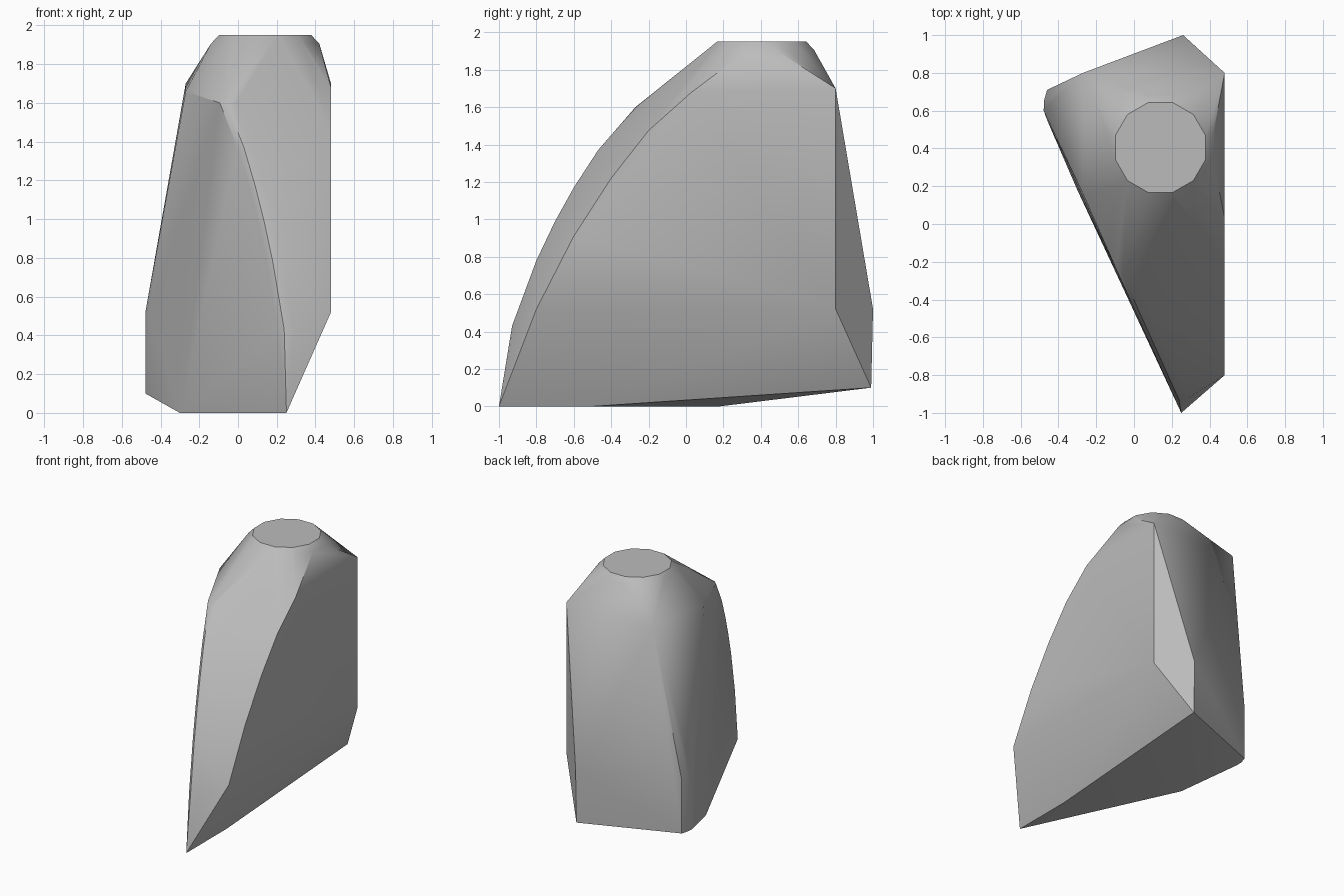
import bpy
import bmesh
import math
from mathutils import Vector

# Remove the default object if the scene has it
default_cube = bpy.data.objects.get("Cube")
if default_cube:
    bpy.data.objects.remove(default_cube, do_unlink=True)


def make_material(name, colour):
    material = bpy.data.materials.new(name)
    material.use_nodes = True
    material.diffuse_color = colour
    material.node_tree.nodes["Principled BSDF"].inputs["Base Color"].default_value = colour
    return material


def circle_points(centre, radius, height, sides):
    """Ring of points lying flat at the given height."""
    points = []
    for index in range(sides):
        angle = math.tau * (index + 0.5) / sides
        points.append((centre[0] + radius * math.cos(angle),
                       centre[1] + radius * math.sin(angle), height))
    return points


def slanted_side_x(y):
    """Position across the upright slanted side for a given depth."""
    return 0.25 - (y + 1) * 0.452


def hull_object(name, points, material):
    """Wrap the section points in one tight convex skin."""
    bm = bmesh.new()
    for point in points:
        bm.verts.new(Vector(point))
    result = bmesh.ops.convex_hull(bm, input=bm.verts[:])
    unused = {item for item in result["geom_interior"] + result["geom_unused"]
              if isinstance(item, bmesh.types.BMVert)}
    bmesh.ops.delete(bm, geom=list(unused), context='VERTS')
    bmesh.ops.dissolve_limit(bm, angle_limit=math.radians(0.5),
                             verts=bm.verts[:], edges=bm.edges[:])
    bmesh.ops.recalc_face_normals(bm, faces=bm.faces[:])
    mesh = bpy.data.meshes.new(name)
    bm.to_mesh(mesh)
    bm.free()
    mesh.materials.append(material)
    obj = bpy.data.objects.new(name, mesh)
    bpy.context.collection.objects.link(obj)
    return obj


right_x, back_y = 0.48, 0.8
low_z, belt_z, shoulder_z, top_z = 0.1, 0.52, 1.7, 1.95
points = []

# Flat base, rising to the rear
points += [(0.25, -1, 0), (0.25, -0.5, 0), (-0.3, 0.18, 0)]

# Rear corner and rounded side corner, repeated at both lower levels
side_corner = [(-0.46, 0.55), (-0.478, 0.6), (-0.477, 0.65), (-0.46, 0.71)]
for z, rear_y in ((low_z, 0.99), (belt_z, 1)):
    points.append((0.26, rear_y, z))
    points += [(x, y, z) for x, y in side_corner]

# Flat upright side with its curved leading edge
points += [(right_x, back_y, belt_z), (right_x, back_y, shoulder_z)]
leading_edge = [(-0.8, belt_z), (-0.6, 0.91), (-0.4, 1.22), (-0.2, 1.475), (0.03, 1.68)]
points += [(right_x, y, z) for y, z in leading_edge]

# Curved front ridge with a narrow softened edge
ridge = [(-0.93, 0.43), (-0.8, 0.78), (-0.7, 0.99),
         (-0.6, 1.17), (-0.47, 1.37), (-0.27, 1.6)]
for y, z in ridge:
    points.append((slanted_side_x(y) + 0.02, y, z))
    points.append((slanted_side_x(y + 0.03), y + 0.03, z))
    points.append((slanted_side_x(y) + 0.07, y + 0.01, z))

# Slanted shoulder at the side
points += [(-0.27, 0.16, 1.66), (-0.27, back_y, shoulder_z)]

# Softened rim and flat round top
top_centre = (0.14, 0.405)
points += circle_points(top_centre, 0.29, 1.905, 12)
points += circle_points(top_centre, 0.247, top_z, 12)

grey = make_material("plain grey", (0.5, 0.5, 0.5, 1))
body = hull_object("stone_body", points, grey)

# Smooth the gentle bends and keep hard corners crisp
bpy.ops.object.select_all(action='DESELECT')
body.select_set(True)
bpy.context.view_layer.objects.active = body
bpy.ops.object.shade_smooth_by_angle(angle=math.radians(30))
